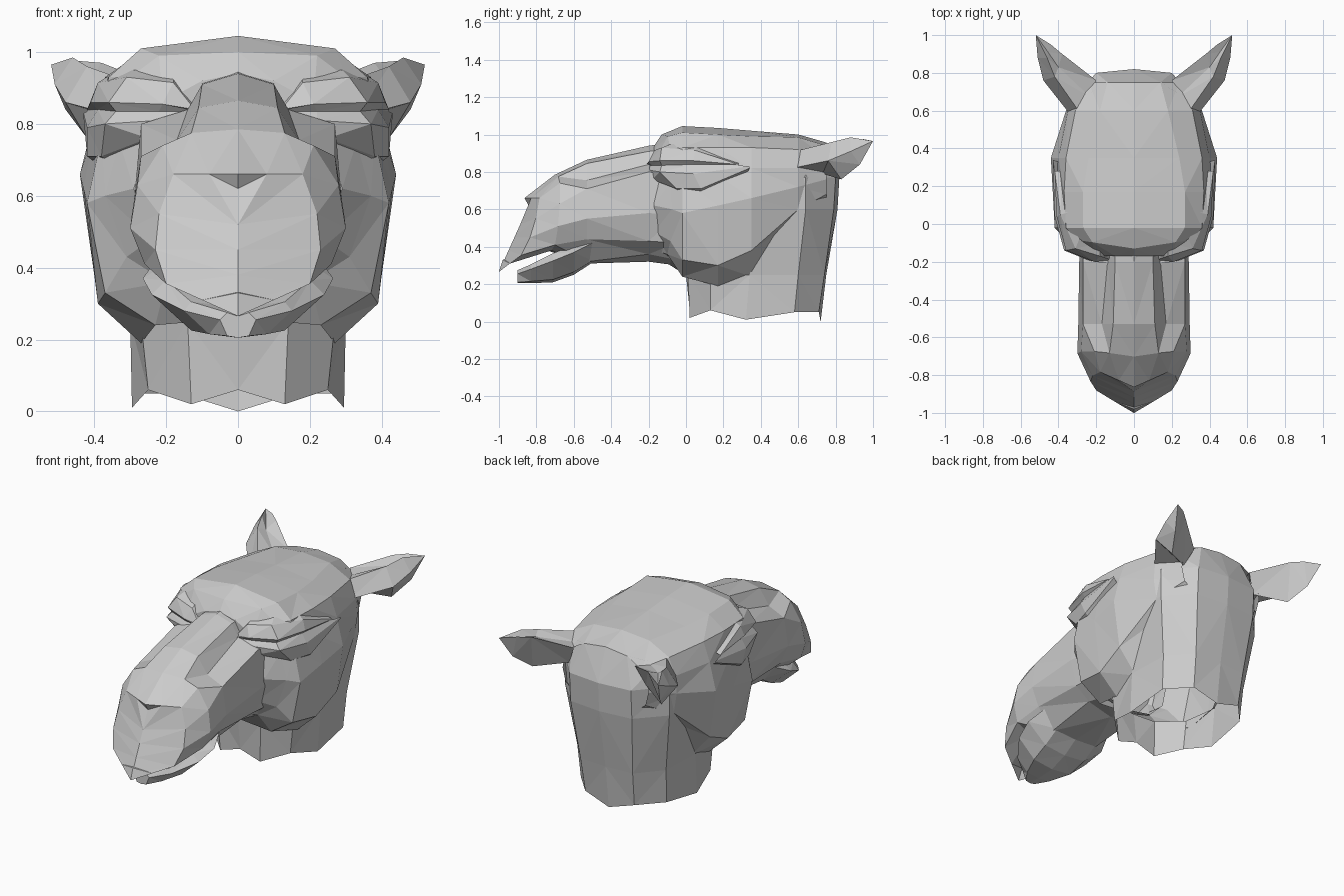
import bpy, bmesh


def skin(name, rows, caps=(), closed=False, drop=None):
    """Skin rows of 3D points on the +x side, mirror to -x, optional end caps.
    drop(centre) removes faces that would be hidden inside the hollow head."""
    bm = bmesh.new()
    grid = [[bm.verts.new(p) for p in row] for row in rows]
    n = len(grid[0])
    for a, b in zip(grid, grid[1:]):
        for i in range(n if closed else n - 1):
            j = (i + 1) % n
            bm.faces.new((a[i], a[j], b[j], b[i]))
    for c in caps:
        bm.faces.new(grid[c])
    if drop:
        hidden = [f for f in bm.faces if drop(f.calc_center_median())]
        bmesh.ops.delete(bm, geom=hidden, context='FACES')
    bmesh.ops.remove_doubles(bm, verts=bm.verts[:], dist=0.001)
    bmesh.ops.mirror(bm, geom=bm.verts[:] + bm.edges[:] + bm.faces[:],
                     axis='X', merge_dist=0.001)
    bmesh.ops.remove_doubles(bm, verts=bm.verts[:], dist=0.001)
    bmesh.ops.triangulate(bm, faces=bm.faces[:])
    bmesh.ops.recalc_face_normals(bm, faces=bm.faces[:])
    me = bpy.data.meshes.new(name)
    bm.to_mesh(me)
    bm.free()
    ob = bpy.data.objects.new(name, me)
    bpy.context.collection.objects.link(ob)
    return ob


def section(y, pts, lean=0.0, sweep=0.0):
    """Half section from bottom centre to top centre; y shifts with height and width."""
    return [(x, y + lean * (z - 0.5) + sweep * x, z) for x, z in pts]


# Skull and cheeks, lofted front to back, hollow above the neck
skin("skull", [
    section(-0.17, [(0, .36), (.16, .38), (.24, .48), (.29, .62), (.25, .75), (.21, .86), (.1, .92), (0, .94)]),
    section(-0.13, [(0, .33), (.2, .36), (.31, .43), (.37, .6), (.33, .75), (.30, .93), (.22, .99), (0, 1.0)], 0, .15),
    section(-0.02, [(0, .26), (.23, .24), (.37, .33), (.42, .58), (.38, .76), (.36, .93), (.27, 1.01), (0, 1.045)]),
    section(0.17, [(0, .2), (.27, .19), (.39, .30), (.43, .62), (.40, .78), (.37, .93), (.27, 1.0), (0, 1.035)]),
    section(0.35, [(0, .26), (.28, .24), (.40, .38), (.44, .66), (.40, .82), (.36, .93), (.24, .99), (0, 1.02)]),
    section(0.6, [(0, .56), (.25, .55), (.34, .6), (.36, .72), (.35, .82), (.31, .92), (.18, .985), (0, 1.0)]),
    section(0.75, [(0, .6), (.18, .62), (.26, .68), (.28, .76), (.27, .82), (.24, .88), (.14, .94), (0, .957)]),
], caps=(0,), drop=lambda c: c.y > 0.03 and c.x < 0.25 and c.z < 0.7)

# Neck, open at the bottom and running up into the back of the head
neck_rows = [
    ([.06, .02, .06, .01, .05, .05, .0], [(0, .02), (.13, .02), (.25, .13), (.295, .32), (.28, .58), (.16, .71), (0, .72)]),
    ([.25] * 7, [(0, 0), (.14, .01), (.27, .13), (.3, .34), (.29, .6), (.17, .74), (0, .75)]),
    ([.6] * 7, [(0, .1), (.15, .1), (.3, .2), (.35, .4), (.34, .64), (.2, .79), (0, .81)]),
    ([.77] * 7, [(0, .1), (.15, .1), (.3, .2), (.35, .4), (.34, .64), (.2, .8), (0, .82)]),
    ([.9, .9, .9, .9, .9, .94, .957], [(0, .2), (.12, .2), (.2, .3), (.25, .45), (.28, .66), (.14, .75), (0, .75)]),
]
skin("neck", [[(x, y, z) for z, (x, y) in zip(zs, pts)] for zs, pts in neck_rows],
     drop=lambda c: c.z > 0.3 and c.y < 0.32)

# Muzzle: narrow raised bridge, broad nose, pointed upper lip
skin("muzzle", [
    section(-0.05, [(0, .3), (.16, .33), (.25, .42), (.28, .57), (.27, .78), (.14, .84), (.1, .92), (0, .96)]),
    section(-0.2, [(0, .32), (.16, .36), (.25, .43), (.29, .58), (.27, .8), (.14, .84), (.1, .91), (0, .94)]),
    section(-0.53, [(0, .31), (.15, .32), (.25, .44), (.295, .55), (.27, .71), (.17, .755), (.11, .845), (0, .865)]),
    section(-0.73, [(0, .38), (.15, .38), (.26, .41), (.3, .51), (.28, .63), (.21, .74), (.13, .775), (0, .785)], .1, .15),
    section(-0.92, [(0, .33), (.1, .31), (.2, .355), (.23, .45), (.22, .55), (.18, .66), (.08, .66), (0, .66)], .35, .45),
    section(-0.895, [(0, z) for z in (.26, .265, .3, .38, .45, .52, .58, .62)], .45),
], caps=(0,), drop=lambda c: c.y > -0.1 and c.z < 0.8)

# Lower jaw, nearly closed against the upper lip
skin("lower_jaw", [
    section(-0.5, [(0, .315), (.14, .325), (.23, .42), (.18, .44), (0, .44)]),
    section(-0.6, [(0, .25), (.14, .265), (.265, .37), (.2, .41), (0, .40)]),
    section(-0.71, [(0, .21), (.13, .225), (.24, .325), (.2, .365), (0, .34)]),
    section(-0.83, [(0, .205), (.08, .215), (.15, .28), (.13, .305), (0, .29)]),
    section(-0.9, [(0, .205), (.03, .21), (.05, .255), (.03, .275), (0, .265)]),
], caps=(0, -1))

# Heavy eyelids around a narrow slit, rows from brow down to cheek
skin("eyelids", [
    [(.12, -.15, .86), (.18, -.1, .94), (.29, -.08, .95), (.35, .06, .94), (.38, .28, .85)],
    [(.12, -.19, .84), (.18, -.17, .915), (.31, -.13, .93), (.39, .05, .915), (.42, .28, .84)],
    [(.12, -.21, .84), (.21, -.2, .855), (.36, -.14, .86), (.41, .04, .86), (.42, .28, .84)],
    [(.12, -.2, .835), (.22, -.18, .835), (.34, -.13, .835), (.39, .04, .84), (.42, .28, .835)],
    [(.12, -.21, .83), (.22, -.2, .81), (.37, -.14, .80), (.42, .04, .79), (.43, .34, .83)],
    [(.12, -.19, .82), (.25, -.18, .76), (.38, -.05, .71), (.42, .08, .71), (.43, .34, .82)],
    [(.12, -.16, .82), (.25, -.1, .72), (.34, -.02, .68), (.38, .08, .68), (.40, .33, .80)],
])

# Ears, folded leaf shapes swept back
skin("ears", [
    [(.33, .57, .82), (.28, .58, .91), (.23, .67, .89), (.2, .76, .9), (.25, .73, .79)],
    [(.48, .76, .86), (.42, .78, .96), (.4, .83, .94), (.38, .9, .97), (.42, .83, .76)],
    [(.51, .88, .91), (.46, .88, .985), (.455, .91, .955), (.44, .95, .975), (.48, .93, .84)],
    [(.52, 1.0, .965)] * 5,
], closed=True)
